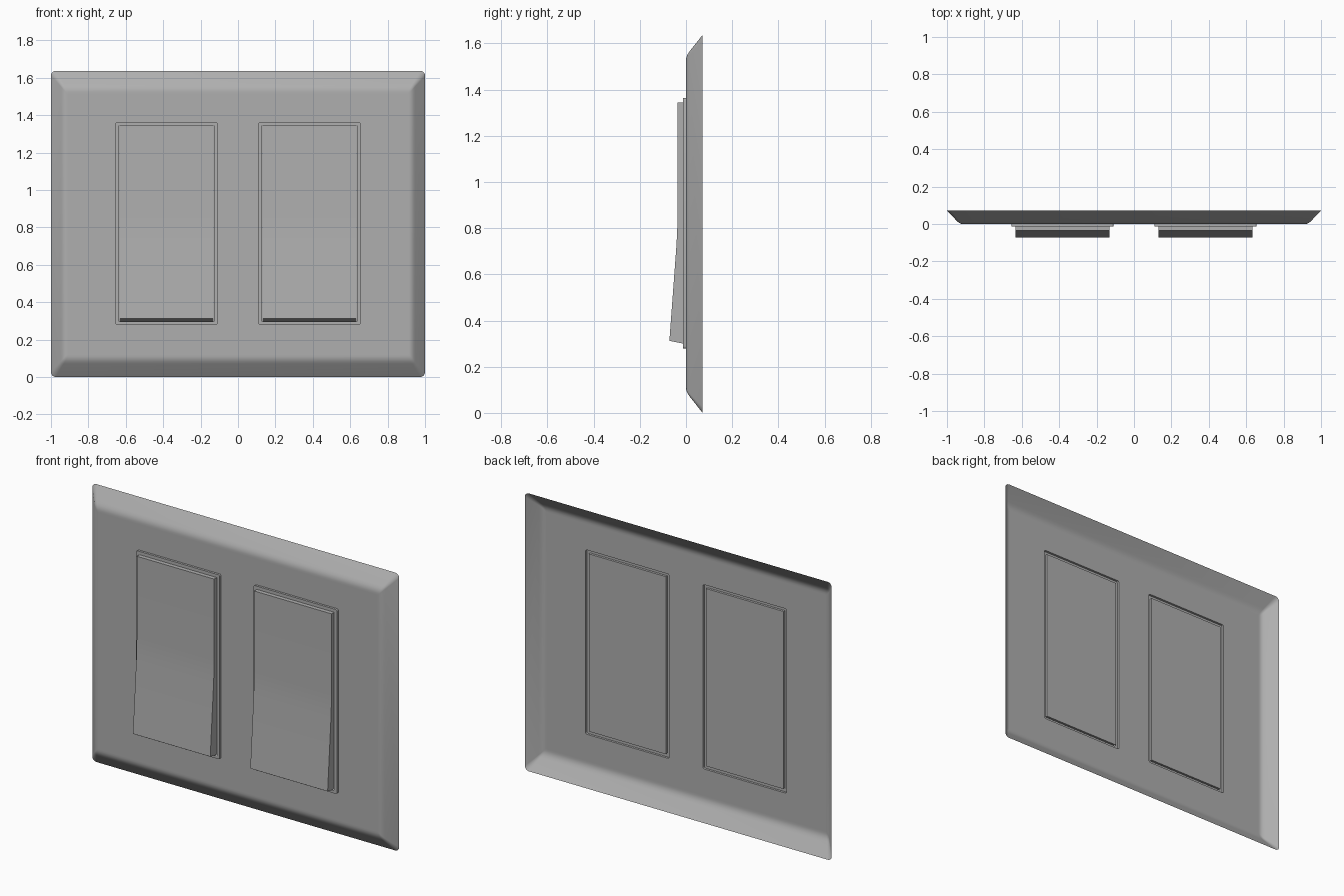
import bpy, bmesh, math

if "Cube" in bpy.data.objects:
    bpy.data.objects.remove(bpy.data.objects["Cube"])

H = 1.637            # plate height
CZ = H / 2
GANG_X = 0.3825      # centre of each switch
FRAME_Z0, FRAME_Z1 = 0.278, 1.364
OPEN_Z0, OPEN_Z1 = 0.297, 1.345

# Dark grey plastic
grey = bpy.data.materials.new("dark_grey")
grey.diffuse_color = (0.43, 0.43, 0.43, 1)
grey.use_nodes = True
grey.node_tree.nodes["Principled BSDF"].inputs["Base Color"].default_value = grey.diffuse_color


def rounded_loop(bm, cx, cz, hx, hz, r, y, seg=4):
    """Closed rounded rectangle of vertices in the XZ plane."""
    verts = []
    for k, (sx, sz) in enumerate([(1, 1), (-1, 1), (-1, -1), (1, -1)]):
        for i in range(seg + 1):
            a = math.pi / 2 * (k + i / seg)
            verts.append(bm.verts.new((cx + sx * (hx - r) + r * math.cos(a), y,
                                       cz + sz * (hz - r) + r * math.sin(a))))
    return verts


def bridge(bm, a, b):
    n = len(a)
    for i in range(n):
        bm.faces.new((a[i], a[(i + 1) % n], b[(i + 1) % n], b[i]))


def loop_edges(bm, loop):
    out = []
    for i, v in enumerate(loop):
        w = loop[(i + 1) % len(loop)]
        out.append(bm.edges.get((v, w)) or bm.edges.new((v, w)))
    return out


def finish(bm, name):
    me = bpy.data.meshes.new(name)
    bm.to_mesh(me)
    bm.free()
    me.materials.append(grey)
    ob = bpy.data.objects.new(name, me)
    bpy.context.collection.objects.link(ob)
    bpy.ops.object.select_all(action='DESELECT')
    ob.select_set(True)
    bpy.context.view_layer.objects.active = ob
    bpy.ops.object.shade_smooth_by_angle(angle=math.radians(30))
    return ob


# Wall plate: open-backed shell with sloped rim and two raised frame lips
bm = bmesh.new()
rings = []
for t, y in [(0, 0.072), (0.64, 0.016), (0.75, 0.008), (0.87, 0.002), (1, 0), (1.1, 0)]:
    rings.append(rounded_loop(bm, 0, CZ, 1 - 0.083 * t, CZ - 0.11 * t,
                              0.026 - 0.018 * t, y))
for a, b in zip(rings, rings[1:]):
    bridge(bm, a, b)
edges = loop_edges(bm, rings[-1])
frame_cz, frame_hz = (FRAME_Z0 + FRAME_Z1) / 2, (FRAME_Z1 - FRAME_Z0) / 2
open_cz, open_hz = (OPEN_Z0 + OPEN_Z1) / 2, (OPEN_Z1 - OPEN_Z0) / 2
for s in (-1, 1):
    base = rounded_loop(bm, s * GANG_X, frame_cz, 0.2725, frame_hz, 0.01, 0)
    front = rounded_loop(bm, s * GANG_X, frame_cz, 0.2725, frame_hz, 0.01, -0.013)
    inner = rounded_loop(bm, s * GANG_X, open_cz, 0.2535, open_hz, 0.002, -0.013)
    bridge(bm, base, front)
    bridge(bm, front, inner)
    edges += loop_edges(bm, base)
bmesh.ops.triangle_fill(bm, use_beauty=True, edges=edges, normal=(0, -1, 0))
bmesh.ops.recalc_face_normals(bm, faces=bm.faces)
# An open shell: make sure the front faces outward
if sum(f.normal.y * f.calc_area() for f in bm.faces) > 0:
    bmesh.ops.reverse_faces(bm, faces=bm.faces)
finish(bm, "wall_plate")

# Rocker paddles: bent side profile extruded across x, backs level with the plate
PROFILE = [(-0.001, 1.344), (-0.036, 1.344), (-0.036, 0.88), (-0.0366, 0.83),
           (-0.039, 0.77), (-0.0425, 0.71), (-0.072, 0.312), (-0.001, 0.298)]
for s, side in ((-1, "left"), (1, "right")):
    bm = bmesh.new()
    ends = [[bm.verts.new((s * GANG_X + d, y, z)) for y, z in PROFILE]
            for d in (-0.252, 0.252)]
    bridge(bm, *ends)
    for e in ends:
        bm.faces.new(e)
    bmesh.ops.recalc_face_normals(bm, faces=bm.faces)
    finish(bm, side + "_rocker")
